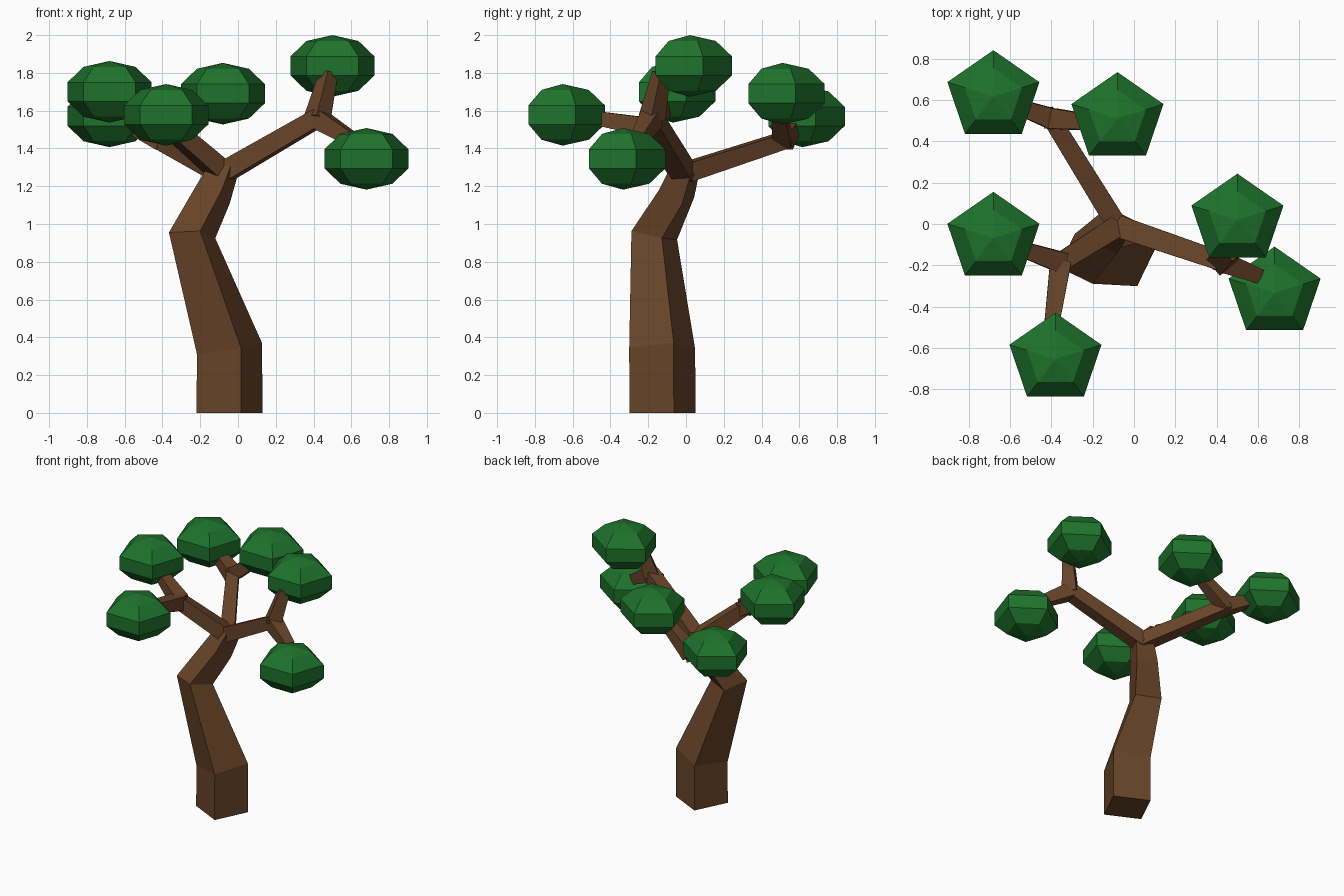
import bpy, math
from mathutils import Vector

if "Cube" in bpy.data.objects:
    bpy.data.objects.remove(bpy.data.objects["Cube"])


def material(name, color):
    m = bpy.data.materials.new(name)
    m.diffuse_color = (*color, 1)
    m.use_nodes = True
    m.node_tree.nodes["Principled BSDF"].inputs["Base Color"].default_value = m.diffuse_color
    return m


bark = material("bark", (0.14, 0.058, 0.022))
leaf = material("leaf", (0.013, 0.17, 0.025))


def make_object(name, verts, faces, mat):
    mesh = bpy.data.meshes.new(name)
    mesh.from_pydata(verts, [], faces)
    mesh.materials.append(mat)
    mesh.update()
    ob = bpy.data.objects.new(name, mesh)
    bpy.context.collection.objects.link(ob)
    return ob


def limb(name, points, radii, ref=None):
    """Four-sided tube along a path; radii are half diagonals."""
    pts = [Vector(p) for p in points]
    segs = [(b - a).normalized() for a, b in zip(pts, pts[1:])]
    if ref is None:
        ref = segs[0].cross(Vector((0, 0, 1)))
    verts, faces = [], []
    for i, (p, r) in enumerate(zip(pts, radii)):
        d = (segs[max(i - 1, 0)] + segs[min(i, len(segs) - 1)]).normalized()
        u = (ref - d * ref.dot(d)).normalized()
        v = d.cross(u)
        for k in range(4):
            a = math.radians(45 + 90 * k)
            verts.append(p + r * (math.cos(a) * u + math.sin(a) * v))
    for i in range(len(pts) - 1):
        for k in range(4):
            a, b = 4 * i + k, 4 * i + (k + 1) % 4
            faces.append((a, b, b + 4, a + 4))
    n = len(verts)
    faces += [(3, 2, 1, 0), (n - 4, n - 3, n - 2, n - 1)]
    return make_object(name, verts, faces, bark)


def leaf_clump(name, centre):
    """Five-sided, five-ring flattened ball with one corner towards +y."""
    c, rx, ry, rz = Vector(centre), 0.246, 0.235, 0.163
    verts = [c + Vector((0, 0, -rz))]
    for j in range(1, 5):
        t = math.pi * j / 5
        for k in range(5):
            a = math.radians(90 + 72 * k)
            verts.append(c + Vector((rx * math.sin(t) * math.cos(a),
                                     ry * math.sin(t) * math.sin(a),
                                     -rz * math.cos(t))))
    verts.append(c + Vector((0, 0, rz)))
    faces = []
    for k in range(5):
        n = (k + 1) % 5
        faces += [(0, 1 + n, 1 + k), (21, 16 + k, 16 + n)]
        for j in range(3):
            a, b = 1 + 5 * j + k, 1 + 5 * j + n
            faces.append((a, b, b + 5, a + 5))
    return make_object(name, verts, faces, leaf)


# Crooked tapering trunk
turn = math.radians(64)
limb("trunk",
     [(-0.045, -0.125, 0), (-0.045, -0.126, 0.34), (-0.243, -0.168, 0.94),
      (-0.13, -0.05, 1.16), (-0.075, -0.005, 1.29)],
     [0.185, 0.185, 0.13, 0.105, 0.085],
     Vector((math.cos(turn), math.sin(turn), 0)))

# Three branches, each forking into two twigs that end in leaf clumps
start = (-0.08, -0.01, 1.27)
branches = {
    "right": ((0.42, -0.18, 1.56), 0.065,
              [((0.48, -0.13, 1.80), (0.50, 0.02, 1.837)),
               ((0.60, -0.25, 1.45), (0.68, -0.333, 1.345))]),
    "back": ((-0.40, 0.51, 1.44), 0.06,
             [((-0.57, 0.57, 1.52), (-0.68, 0.617, 1.57)),
              ((-0.19, 0.49, 1.60), (-0.08, 0.511, 1.69))]),
    "front": ((-0.355, -0.185, 1.51), 0.065,
              [((-0.56, -0.115, 1.63), (-0.68, -0.068, 1.70)),
               ((-0.40, -0.50, 1.565), (-0.38, -0.653, 1.578))]),
}
for side, (fork, r, twigs) in branches.items():
    f = Vector(fork)
    over = f + (f - Vector(start)).normalized() * 0.04
    limb(side + "_branch", [start, fork, over], [r + 0.01, r, r * 0.8])
    for i, (tip, clump) in enumerate(twigs, 1):
        limb(f"{side}_twig_{i}", [fork, tip], [0.072, 0.05])
        leaf_clump(f"{side}_leaf_clump_{i}", clump)
